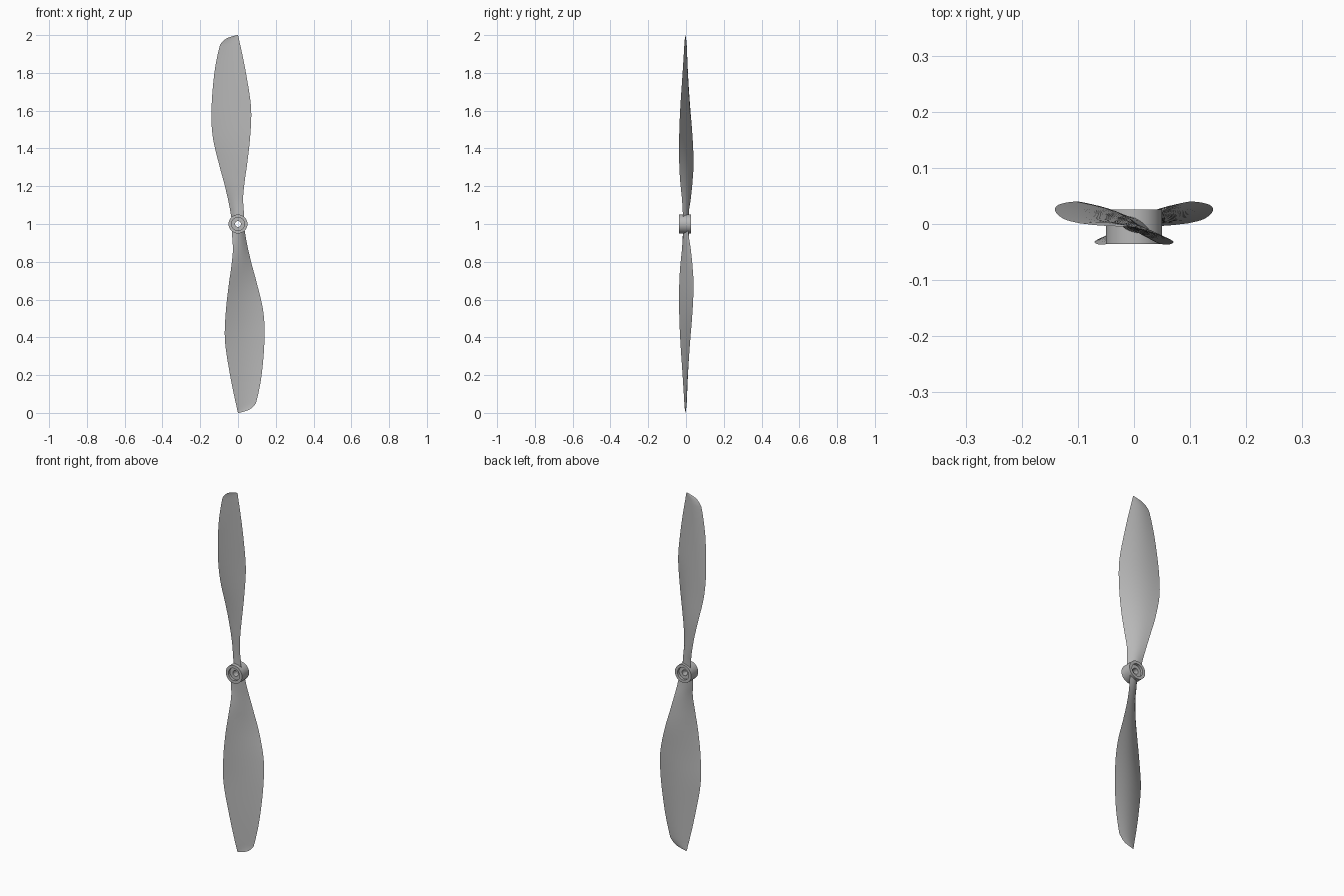
import bpy, bmesh, math
from mathutils import Matrix, Vector

cube = bpy.data.objects.get("Cube")
if cube:
    bpy.data.objects.remove(cube)

grey = bpy.data.materials.new("plain grey")
grey.use_nodes = True
colour = (0.48, 0.48, 0.48, 1)
grey.diffuse_color = colour
grey.node_tree.nodes["Principled BSDF"].inputs["Base Color"].default_value = colour

CENTRE = Vector((0, 0, 1))


def finish(bm, name, angle):
    """Turn a bmesh into a smooth shaded grey object at the hub centre."""
    bmesh.ops.recalc_face_normals(bm, faces=bm.faces)
    mesh = bpy.data.meshes.new(name)
    bm.to_mesh(mesh)
    bm.free()
    mesh.materials.append(grey)
    obj = bpy.data.objects.new(name, mesh)
    obj.location = CENTRE
    bpy.context.collection.objects.link(obj)
    bpy.ops.object.select_all(action="DESELECT")
    obj.select_set(True)
    bpy.context.view_layer.objects.active = obj
    bpy.ops.object.shade_smooth_by_angle(angle=math.radians(angle))
    return obj


def catmull(rows, steps):
    """Smooth a list of stations, keeping every given station."""
    rows = [Vector(r) for r in rows]
    out = []
    for i in range(len(rows) - 1):
        a, b, c = rows[max(i - 1, 0)], rows[i], rows[i + 1]
        d = rows[min(i + 2, len(rows) - 1)]
        for k in range(steps):
            t = k / steps
            out.append(0.5 * (2 * b + (c - a) * t + (2 * a - 5 * b + 4 * c - d) * t ** 2
                              + (3 * b - a - 3 * c + d) * t ** 3))
    return out + [rows[-1]]


# Blade stations: radius, trailing x, trailing y, leading x, leading y, thickness
STATIONS = [
    (.036, -.036, .012, .032, -.016, .026),
    (.08, -.043, .017, .030, -.018, .022),
    (.14, -.055, .026, .027, -.022, .018),
    (.23, -.077, .035, .036, -.031, .015),
    (.33, -.104, .040, .050, -.036, .013),
    (.47, -.135, .034, .065, -.036, .011),
    (.62, -.140, .022, .069, -.030, .009),
    (.80, -.125, .009, .042, -.018, .006),
    (.93, -.100, .002, .016, -.010, .004),
    (.96, -.086, .000, .009, -.008, .003),
    (.985, -.056, -.003, .004, -.006, .002),
    (1.0, -.004, -.005, .000, -.005, .001),
]
CHORD = 14


def section(row):
    """Cambered aerofoil loop running out along the back and home along the front."""
    z, tx, ty, lx, ly, thick = row
    trail, lead = Vector((tx, ty, z)), Vector((lx, ly, z))
    chord = lead - trail
    normal = Vector((-chord.y, chord.x, 0)).normalized()
    camber = 0.05 * chord.length * min(1, z * 4)
    points = []
    for side, order in ((1, range(CHORD + 1)), (-1, range(CHORD - 1, 0, -1))):
        for i in order:
            t = 0.5 - 0.5 * math.cos(math.pi * i / CHORD)
            bulge = math.sin(math.pi * t)
            points.append(trail + chord * t
                          + normal * bulge * (camber + side * thick / 2))
    return points


def blade(name, turn):
    bm = bmesh.new()
    loops = [[bm.verts.new(p) for p in section(r)] for r in catmull(STATIONS, 4)]
    count = len(loops[0])
    for low, high in zip(loops, loops[1:]):
        for i in range(count):
            j = (i + 1) % count
            bm.faces.new((low[i], low[j], high[j], high[i]))
    bm.faces.new(loops[0])
    bm.faces.new(loops[-1])
    bm.transform(Matrix.Rotation(turn, 4, "Y"))
    return finish(bm, name, 50)


blade("upper_blade", 0)
blade("lower_blade", math.pi)

# Hub: turned ring with a recess on each side and a shaft hole
FRONT, BACK = -.036, .026
profile = [(.05, FRONT), (.05, BACK), (.034, BACK), (.034, BACK - .014),
           (.016, BACK - .014), (.016, FRONT + .014), (.034, FRONT + .014), (.034, FRONT)]
bm = bmesh.new()
ring = [bm.verts.new((r, y, 0)) for r, y in profile]
edges = [bm.edges.new((ring[i - 1], ring[i])) for i in range(len(ring))]
bmesh.ops.spin(bm, geom=ring + edges, cent=(0, 0, 0), axis=(0, 1, 0),
               angle=math.tau, steps=48, use_merge=True)
bmesh.ops.remove_doubles(bm, verts=bm.verts, dist=.0001)
finish(bm, "hub", 35)
